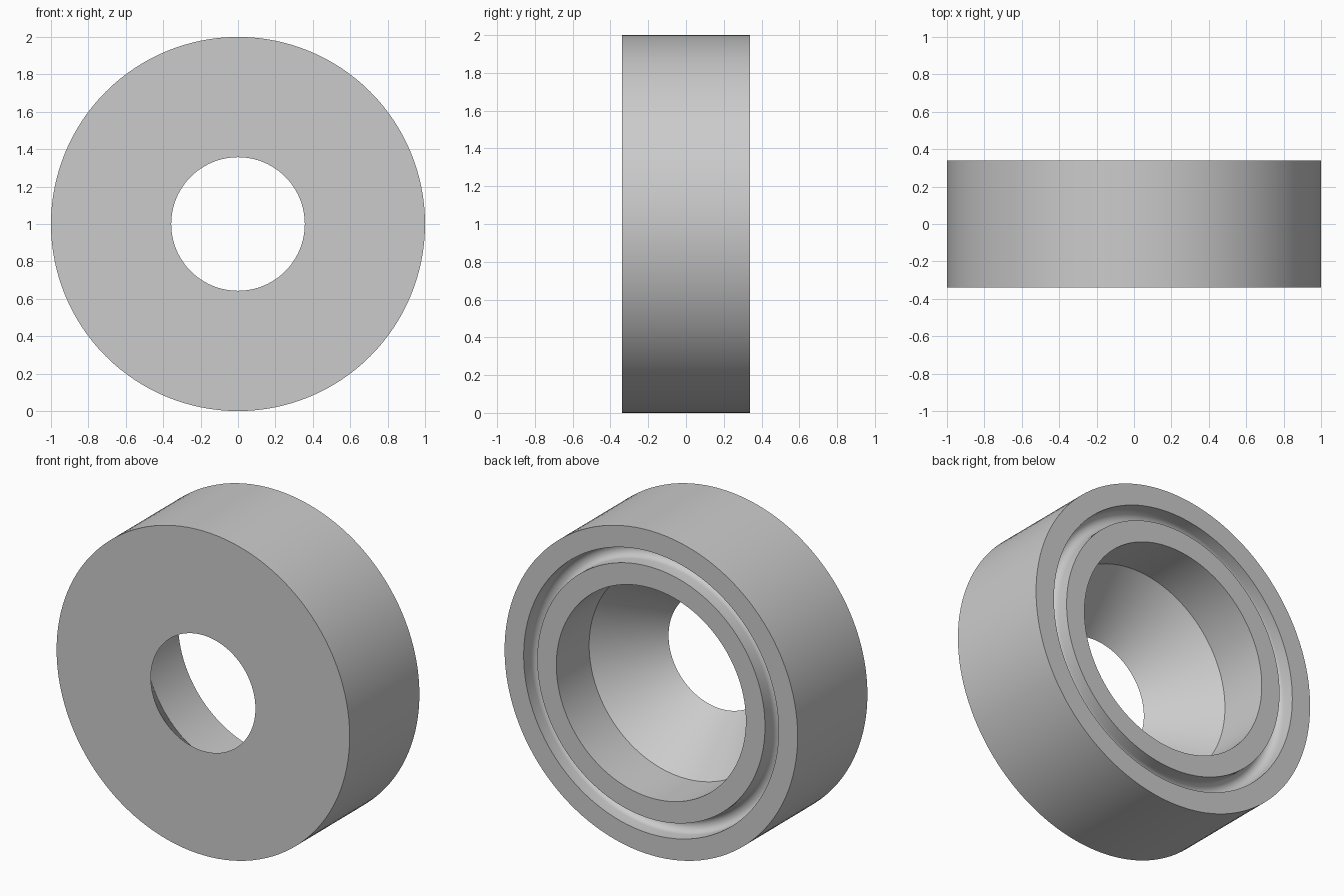
import bpy, bmesh, math
from mathutils import Matrix, Vector

cube = bpy.data.objects.get("Cube")
if cube:
    bpy.data.objects.remove(cube, do_unlink=True)

# Main dimensions
HALF = 0.34
OUTER_R, HOLE_R, BORE_R = 1.0, 0.357, 0.647
GROOVE_IN, GROOVE_OUT = 0.777, 0.87
GROOVE_WALL = 0.07
BORE_DEPTH = 0.32
SEGMENTS = 128
ARC_STEPS = 12

grey = bpy.data.materials.new("light_grey")
grey.use_nodes = True
colour = (0.6, 0.6, 0.6, 1.0)
grey.diffuse_color = colour
grey.node_tree.nodes["Principled BSDF"].inputs["Base Color"].default_value = colour

# Half-round bottom of the ring groove, as (radius, y)
mid = (GROOVE_IN + GROOVE_OUT) / 2
arc_r = (GROOVE_OUT - GROOVE_IN) / 2
floor_y = HALF - GROOVE_WALL
groove = []
for i in range(ARC_STEPS + 1):
    a = math.pi * i / ARC_STEPS
    groove.append((mid + arc_r * math.cos(a), floor_y - arc_r * math.sin(a)))

# Closed cross-section: front face, outer wall, back rim, groove, inner ring, bore, cone
profile = [(HOLE_R, -HALF), (OUTER_R, -HALF), (OUTER_R, HALF), (GROOVE_OUT, HALF)]
profile += groove
profile += [(GROOVE_IN, HALF), (BORE_R, HALF), (BORE_R, HALF - BORE_DEPTH)]

# Revolve the section about the y axis
bm = bmesh.new()
verts = [bm.verts.new((r, y, 0)) for r, y in profile]
edges = [bm.edges.new((v, verts[(i + 1) % len(verts)])) for i, v in enumerate(verts)]
bmesh.ops.spin(bm, geom=verts + edges, cent=(0, 0, 0), axis=(0, 1, 0),
               angle=math.tau, steps=SEGMENTS, use_merge=False)
bmesh.ops.remove_doubles(bm, verts=bm.verts[:], dist=0.0001)
bmesh.ops.recalc_face_normals(bm, faces=bm.faces[:])
bmesh.ops.transform(bm, matrix=Matrix.Translation(Vector((0, 0, OUTER_R))), verts=bm.verts[:])

mesh = bpy.data.meshes.new("grooved_ring")
bm.to_mesh(mesh)
bm.free()
mesh.materials.append(grey)
ring = bpy.data.objects.new("grooved_ring", mesh)
bpy.context.collection.objects.link(ring)

# Smooth round walls with crisp rims
bpy.ops.object.select_all(action='DESELECT')
ring.select_set(True)
bpy.context.view_layer.objects.active = ring
bpy.ops.object.shade_smooth_by_angle(angle=math.radians(30))
